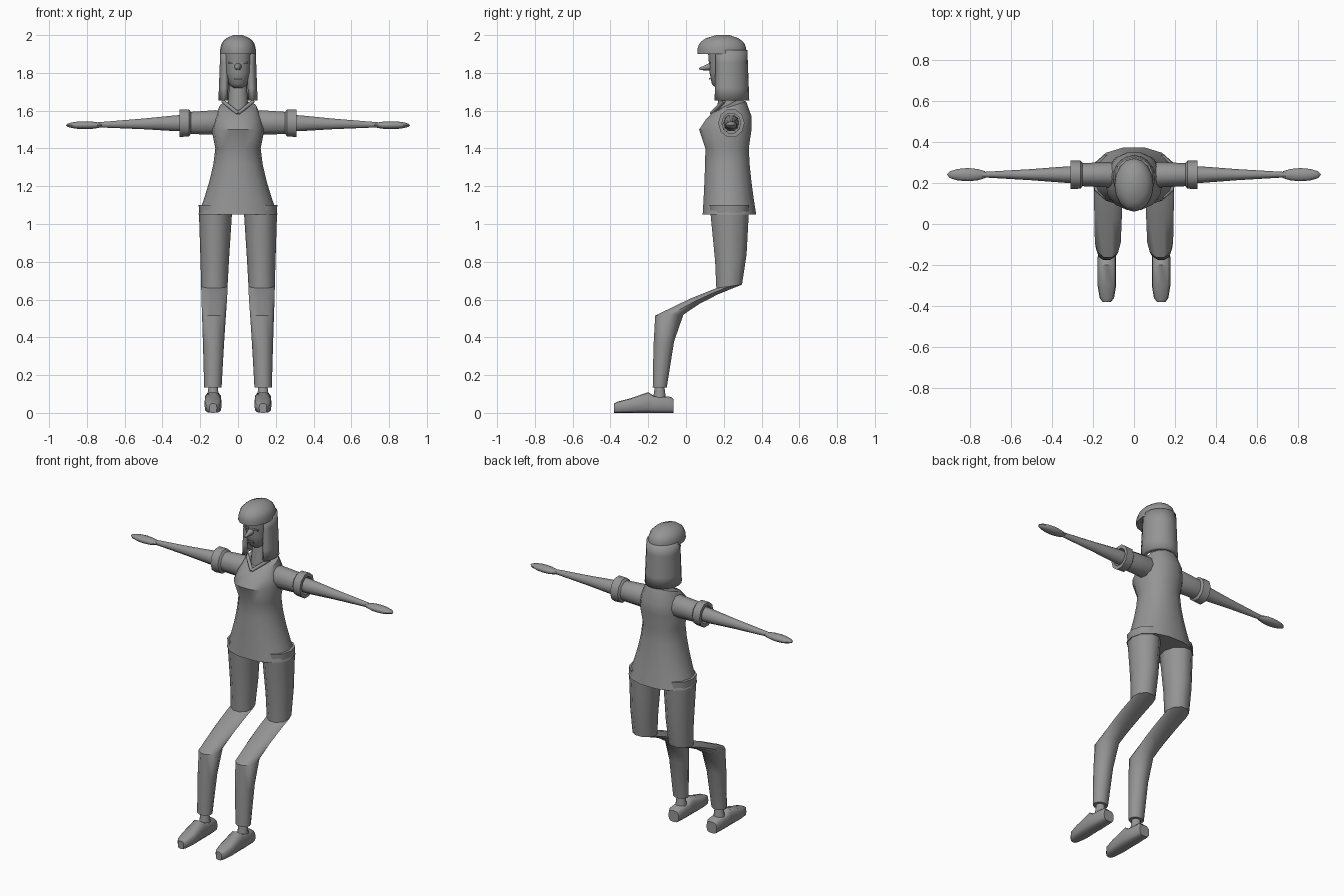
import bpy, bmesh
from math import sin, cos, pi, sqrt, radians
from mathutils import Vector, Matrix

if "Cube" in bpy.data.objects:
    bpy.data.objects.remove(bpy.data.objects["Cube"])

shade = .3
colour = (shade, shade, shade, 1)
grey = bpy.data.materials.new("plain grey")
grey.use_nodes = True
grey.diffuse_color = colour
grey.node_tree.nodes["Principled BSDF"].inputs["Base Color"].default_value = colour


def finish(bm, name):
    """Turn a bmesh into a smooth grey object that keeps its sharp edges."""
    bmesh.ops.recalc_face_normals(bm, faces=bm.faces)
    mesh = bpy.data.meshes.new(name)
    bm.to_mesh(mesh)
    bm.free()
    mesh.materials.append(grey)
    part = bpy.data.objects.new(name, mesh)
    bpy.context.collection.objects.link(part)
    bpy.ops.object.select_all(action='DESELECT')
    part.select_set(True)
    bpy.context.view_layer.objects.active = part
    bpy.ops.object.shade_smooth_by_angle(angle=radians(42))
    return part


def squared(value, power):
    return abs(value) ** power * (1 if value >= 0 else -1)


def loft(name, rings, sides=12, power=1):
    """Skin a closed tube through rings of centre, half axis, half axis."""
    bm = bmesh.new()
    turns = [2 * pi * i / sides for i in range(sides)]
    rows = [[bm.verts.new(centre + u * squared(cos(t), power) + v * squared(sin(t), power))
             for t in turns] for centre, u, v in rings]
    for lower, upper in zip(rows, rows[1:]):
        for i in range(sides):
            j = (i + 1) % sides
            bm.faces.new((lower[i], lower[j], upper[j], upper[i]))
    bm.faces.new(rows[0])
    bm.faces.new(rows[-1])
    return finish(bm, name)


def slanted(x, half_width, front_y, front_z, back_y, back_z):
    front = Vector((x, front_y, front_z))
    back = Vector((x, back_y, back_z))
    return (front + back) / 2, Vector((half_width, 0, 0)), (back - front) / 2


def level(z, half_width, front_y, back_y):
    return slanted(0, half_width, front_y, z, back_y, z)


def arm_ring(x, radius):
    """Ring round the gently drooping arm line."""
    centre = Vector((x, .24, 1.54 - abs(x) * .02))
    return centre, Vector((0, radius, 0)), Vector((0, 0, radius * 1.1))


def taper(name, start, end, start_radius, end_radius):
    """Straight tapered rod between two points."""
    start, end = Vector(start), Vector(end)
    direction = end - start
    place = Matrix.Translation((start + end) / 2) @ direction.to_track_quat('Z', 'Y').to_matrix().to_4x4()
    bm = bmesh.new()
    bmesh.ops.create_cone(bm, cap_ends=True, segments=10, radius1=start_radius,
                          radius2=end_radius, depth=direction.length, matrix=place)
    return finish(bm, name)


def ellipsoid(name, centre, radii):
    bm = bmesh.new()
    place = Matrix.Translation(centre) @ Matrix.Diagonal(radii).to_4x4()
    bmesh.ops.create_uvsphere(bm, u_segments=12, v_segments=8, radius=1, matrix=place)
    return finish(bm, name)


def plate(name, x, z, width):
    """Thin raised line on the face."""
    bm = bmesh.new()
    thin = .008
    place = Matrix.Translation((x, .125, z)) @ Matrix.Diagonal((width, thin, thin, 1))
    bmesh.ops.create_cube(bm, size=1, matrix=place)
    return finish(bm, name)


# Tunic: skirt flaring below the waist, then bust and sloping neckline
tunic = []
for step in range(5):
    rise = step / 4
    flare = (1 - rise) ** 1.5
    tunic.append(level(1.05 + rise * .35, .12 + flare * .09,
                       .1 - flare * .015, .335 + flare * .04))
tunic += [level(1.5, .14, .066, .35),
          slanted(0, .125, .1, 1.55, .35, 1.57),
          slanted(0, .1, .14, 1.59, .32, 1.65),
          slanted(0, .05, .18, 1.61, .28, 1.66)]
loft("tunic", tunic, sides=14, power=.9)

# Neck, face and nose
taper("neck", (0, .22, 1.56), (0, .23, 1.8), .06, .045)
loft("face", [level(1.72, .025, .16, .25), level(1.74, .05, .137, .28),
              level(1.8, .07, .125, .3), level(1.93, .075, .115, .3)], power=.9)
taper("nose", (0, .14, 1.835), (0, .07, 1.82), .022, .006)
plate("mouth", 0, 1.77, .04)

# Hair: rounded cap with a fringe
cap = []
for step in range(6):
    rise = step / 6
    size = sqrt(1 - rise ** 3)
    cap.append(level(1.9 + rise * .1, size * .095, .19 - size * .13, .2 + size * .12))
cap.append(level(2, .025, .16, .23))
loft("hair_cap", cap, sides=16)

# Hair: curtain hanging round the sides and back
bm = bmesh.new()
columns, levels = 15, 5
rows = []
for row in range(levels):
    drop = row / (levels - 1)
    bulge = .094 + drop * .01
    rows.append([])
    for column in range(columns):
        turn = radians(-42 + 264 * column / (columns - 1))
        rows[-1].append(bm.verts.new((bulge * cos(turn), .225 + (bulge + .006) * sin(turn),
                                      1.92 - drop * .265)))
for upper, lower in zip(rows, rows[1:]):
    for i in range(columns - 1):
        bm.faces.new((upper[i], lower[i], lower[i + 1], upper[i + 1]))
curtain = finish(bm, "hair_curtain")
thickness = curtain.modifiers.new("thickness", 'SOLIDIFY')
thickness.thickness = .028
thickness.offset = -1

# Leg path as front and back points: hip, thigh, above knee, bend, shin
leg_path = [(.12, 1.1, .34, 1.1), (.15, .8, .325, .84), (.157, .66, .3, .68),
            (.12, .645, .17, .627), (.02, .605, .07, .575), (-.167, .515, -.01, .52),
            (-.175, .35, -.06, .38), (-.178, .135, -.1, .135)]
# Sleeve profile with a folded hollow cuff, as distance and radius
sleeve_profile = [(.08, .05), (.12, .062), (.25, .056), (.26, .068), (.31, .07),
                  (.31, .05), (.27, .05)]
# Shoe sections: distance along the foot, height, half width
shoe_sections = [(-.38, .05, .02), (-.36, .06, .035), (-.3, .075, .045),
                 (-.2, .11, .045), (-.17, .09, .045), (-.08, .085, .04), (-.065, .07, .035)]

for side, sign in (("left", 1), ("right", -1)):
    loft(side + "_sleeve", [arm_ring(sign * x, r) for x, r in sleeve_profile], sides=10)
    loft(side + "_arm", [arm_ring(sign * x, r) for x, r in
                         ((.25, .042), (.33, .04), (.5, .027), (.74, .013))], sides=10)
    ellipsoid(side + "_hand", (sign * .81, .24, 1.523), (.1, .032, .021))
    taper(side + "_collar", (0, .135, 1.585), (sign * .08, .2, 1.65), .01, .01)
    plate(side + "_eyelid", sign * .033, 1.853, .035)

    leg = []
    for front_y, front_z, back_y, back_z in leg_path:
        leg.append(slanted(sign * (.135 - front_z * .015), .04 + front_z * .045,
                           front_y, front_z, back_y, back_z))
    loft(side + "_leg", leg, sides=10)

    foot_x = sign * .132
    taper(side + "_ankle", (foot_x, -.14, .06), (foot_x, -.14, .15), .036, .024)
    shoe = []
    for y, height, half_width in shoe_sections:
        middle = Vector((foot_x, y, height / 2))
        shoe.append((middle, Vector((half_width, 0, 0)), Vector((0, 0, height / 2))))
    loft(side + "_shoe", shoe, power=.6)
